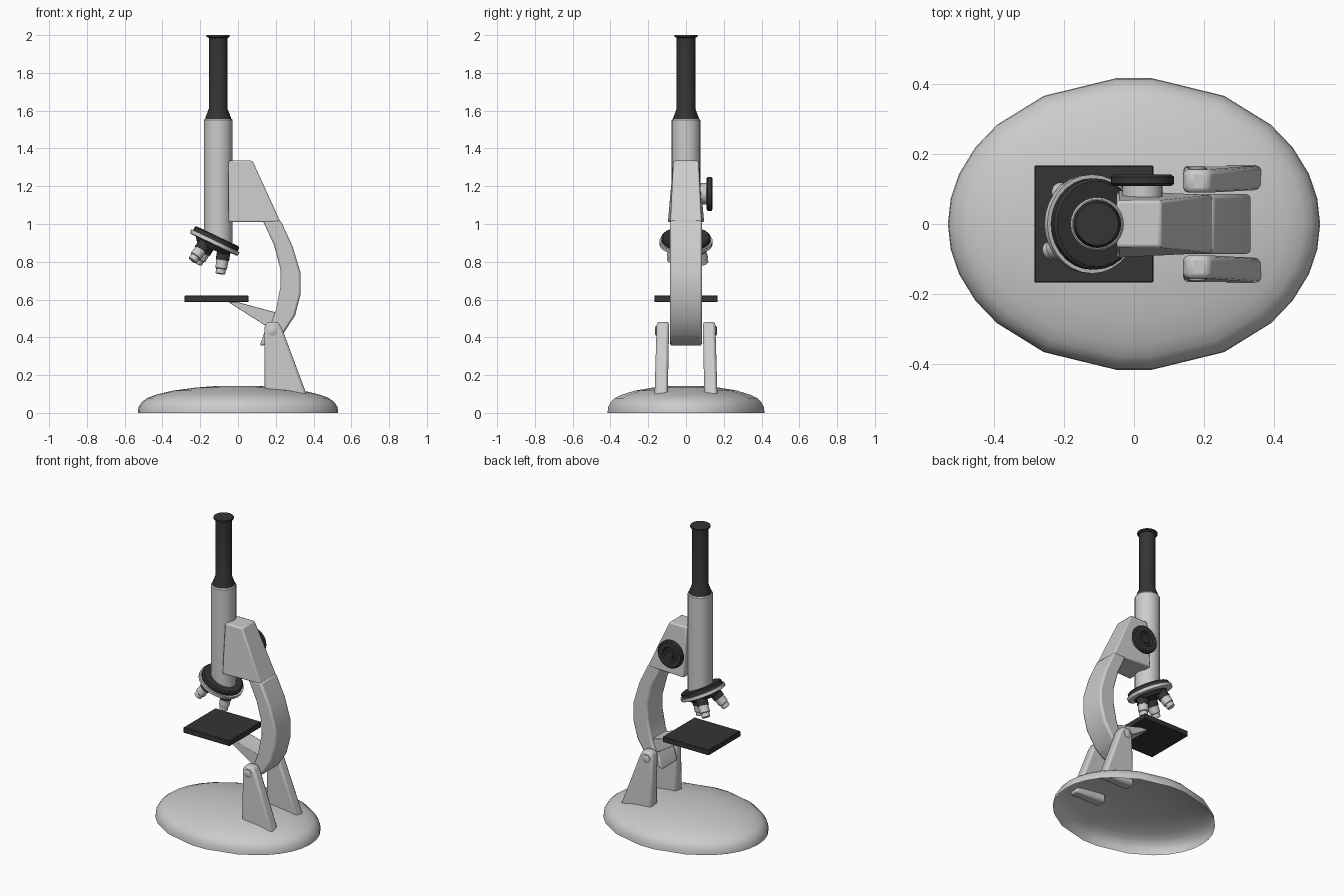
import bpy, bmesh, math
from mathutils import Matrix, Vector

if "Cube" in bpy.data.objects:
    bpy.data.objects.remove(bpy.data.objects["Cube"])

dark = bpy.data.materials.new("dark")
dark.diffuse_color = (0.035, 0.035, 0.035, 1)
dark.use_nodes = True
dark.node_tree.nodes["Principled BSDF"].inputs["Base Color"].default_value = dark.diffuse_color
T, R = Matrix.Translation, lambda deg, axis: Matrix.Rotation(math.radians(deg), 4, axis)


def finish(name, bm, mat=None, bevel=0, segments=2, angle=35):
    bmesh.ops.remove_doubles(bm, verts=bm.verts, dist=1e-5)
    bmesh.ops.recalc_face_normals(bm, faces=bm.faces)
    me = bpy.data.meshes.new(name)
    bm.to_mesh(me)
    bm.free()
    ob = bpy.data.objects.new(name, me)
    bpy.context.collection.objects.link(ob)
    if mat:
        me.materials.append(mat)
    if bevel:
        mod = ob.modifiers.new("bevel", 'BEVEL')
        mod.width, mod.segments, mod.limit_method = bevel, segments, 'ANGLE'
        mod.angle_limit = math.radians(40)
    bpy.ops.object.select_all(action='DESELECT')
    ob.select_set(True)
    bpy.context.view_layer.objects.active = ob
    bpy.ops.object.shade_smooth_by_angle(angle=math.radians(angle))
    return ob


def skin(bm, rings):
    for a, b in zip(rings, rings[1:]):
        for i in range(len(a)):
            j = (i + 1) % len(a)
            bm.faces.new((a[i], a[j], b[j], b[i]))


def lathe(name, profile, matrix, mat=None, n=28):
    """Revolve (radius, height) pairs about local z and cap both ends."""
    bm = bmesh.new()
    rings = [[bm.verts.new(matrix @ Vector((r * math.cos(k * math.tau / n),
                                            r * math.sin(k * math.tau / n), h)))
              for k in range(n)] for r, h in profile]
    skin(bm, rings)
    bm.faces.new(rings[0])
    bm.faces.new(rings[-1])
    return finish(name, bm, mat)


def prism(name, pts, y0, y1, mat=None, bevel=0, segments=2, angle=35):
    """Extrude an xz outline from y0(x, z) to y1(x, z)."""
    bm = bmesh.new()
    rings = [[bm.verts.new((x, f(x, z), z)) for x, z in pts] for f in (y0, y1)]
    skin(bm, rings)
    for r in rings:
        bm.faces.new(r)
    return finish(name, bm, mat, bevel, segments, angle)


# hollow oval base
quad = [0, 10, 20, 31.5, 42.6, 61, 84.5]
angles = quad + [180 - a for a in quad[::-1]]
angles += [360 - a for a in angles[::-1] if a not in (0, 180)]
bm = bmesh.new()
rings = [[bm.verts.new((0.53 * s * math.cos(math.radians(a)),
                        0.417 * s * math.sin(math.radians(a)), z)) for a in angles]
         for s, z in [(1, 0), (0.995, 0.03), (0.96, 0.058), (0.91, 0.078), (0.82, 0.096),
                      (0.65, 0.118), (0.42, 0.134), (0.2, 0.143)]]
skin(bm, rings)
bm.faces.new(rings[-1])
finish("base", bm, angle=45)

# legs with pivot bolts
leg = [(0.14, 0.085), (0.14, 0.455), (0.155, 0.482), (0.212, 0.482), (0.234, 0.445), (0.368, 0.085)]
for side, s in (("front", -1), ("back", 1)):
    prism(side + "_leg", leg,
          lambda x, z: s * (0.089 + 0.02 * (0.48 - z)),
          lambda x, z: s * (0.155 + 0.03 * (0.48 - z)), bevel=0.014)
    lathe(side + "_bolt", [(0.026, 0), (0.026, 0.064), (0.02, 0.068)],
          T((0.18, s * 0.095, 0.435)) @ R(-90 * s, 'X'), n=16)

# curved arm
arm = [(0.13, 1.02), (0.225, 1.02), (0.288, 0.885), (0.332, 0.74), (0.332, 0.63), (0.302, 0.515),
       (0.24, 0.42), (0.175, 0.37), (0.115, 0.352), (0.14, 0.43), (0.178, 0.48), (0.203, 0.555),
       (0.225, 0.67), (0.225, 0.76), (0.19, 0.89)]
prism("arm", arm, lambda x, z: -0.085, lambda x, z: 0.085, bevel=0.012, angle=25)

# tapered block holding the tube
width = lambda x, z: 0.067 + (1.335 - z) * (0.09 - 0.07 * (x + 0.05) / 0.275 * 0.6)
prism("arm_head", [(-0.05, 1.01), (0.225, 1.01), (0.077, 1.335), (-0.05, 1.335)],
      lambda x, z: -width(x, z), width, bevel=0.008)

# stage and its wedge support
prism("stage_support", [(-0.05, 0.586), (0, 0.586), (0.2, 0.532), (0.24, 0.5), (0.2, 0.43), (0.14, 0.465)],
      lambda x, z: -0.07, lambda x, z: 0.07, bevel=0.003)
prism("stage", [(-0.283, 0.586), (0.055, 0.586), (0.055, 0.622), (-0.283, 0.622)],
      lambda x, z: -0.167, lambda x, z: 0.167, dark, 0.003, 1)

# tube and eyepiece
axis = T((-0.105, 0, 0))
lathe("tube", [(0.076, 0.9), (0.076, 1.55), (0.071, 1.557)], axis)
lathe("eyepiece", [(0.068, 1.55), (0.068, 1.562), (0.049, 1.612), (0.049, 1.985),
                   (0.061, 1.991), (0.061, 2.0)], axis, dark)

# tilted rotating nosepiece, local z points down
nose = T((-0.108, 0, 0.935)) @ R(25.5, 'Y') @ R(180, 'X')
lathe("nosepiece_top", [(0.122, 0), (0.13, 0.006), (0.13, 0.03)], nose, dark)
lathe("nosepiece_ring", [(0.141, 0.026), (0.141, 0.046), (0.13, 0.05)], nose)
lathe("nosepiece_hub", [(0.105, 0.048), (0.085, 0.075)], nose, dark)
for i, a in enumerate((10, 130, 250)):
    m = nose @ R(a, 'Z') @ T((0.064, 0, 0.055)) @ R(17, 'Y')
    lathe(f"objective_mount_{i}", [(0.036, 0), (0.036, 0.052)], m, dark, 18)
    lathe(f"objective_{i}", [(0.032, 0.05), (0.032, 0.094), (0.026, 0.098), (0.026, 0.122),
                             (0.021, 0.125)], m, None, 18)

# focus knob
knob = T((0.024, 0, 1.16)) @ R(-90, 'X')
lathe("knob_hub", [(0.057, 0.06), (0.057, 0.11)], knob)
lathe("focus_knob", [(0.082, 0.108), (0.09, 0.115), (0.09, 0.134), (0.082, 0.141), (0.05, 0.141),
                     (0.044, 0.132), (0.03, 0.132), (0.026, 0.138)], knob, dark)
